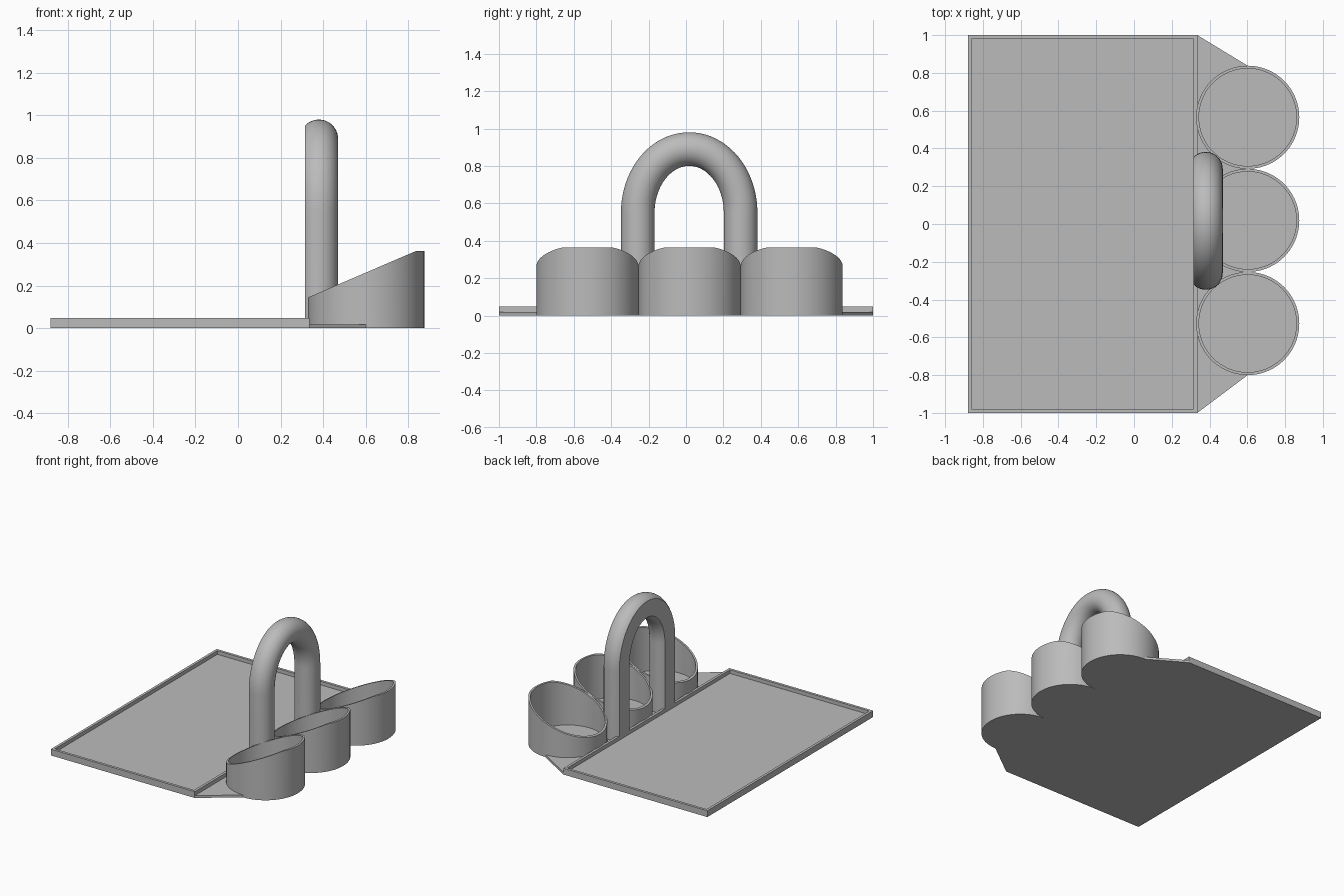
import bpy
import bmesh
from math import sin, cos, pi, radians, asin

cube = bpy.data.objects.get("Cube")
if cube:
    bpy.data.objects.remove(cube)

GREY = (0.5, 0.5, 0.5, 1)
grey = bpy.data.materials.new("plain grey")
grey.use_nodes = True
grey.diffuse_color = GREY
grey.node_tree.nodes["Principled BSDF"].inputs["Base Color"].default_value = GREY


def loft(name, rings, smooth=True):
    """Join matching rings of points into a solid capped at both ends."""
    bm = bmesh.new()
    loops = [[bm.verts.new(p) for p in ring] for ring in rings]
    for a, b in zip(loops, loops[1:]):
        for i in range(len(a)):
            j = (i + 1) % len(a)
            bm.faces.new((a[i], a[j], b[j], b[i]))
    bm.faces.new(loops[0][::-1])
    bm.faces.new(loops[-1])
    bmesh.ops.recalc_face_normals(bm, faces=bm.faces)
    mesh = bpy.data.meshes.new(name)
    bm.to_mesh(mesh)
    bm.free()
    mesh.materials.append(grey)
    obj = bpy.data.objects.new(name, mesh)
    bpy.context.collection.objects.link(obj)
    if smooth:
        bpy.ops.object.select_all(action='DESELECT')
        obj.select_set(True)
        bpy.context.view_layer.objects.active = obj
        bpy.ops.object.shade_smooth_by_angle(angle=radians(30))
    return obj


# Shallow tray with a thin raised lip
X0, X1, LIP, FLOOR = -0.88, 0.335, 0.02, 0.02


def rectangle(inset, z):
    a, b, c = X0 + inset, X1 - inset, 1 - inset
    return [(a, -c, z), (b, -c, z), (b, c, z), (a, c, z)]


loft("tray", [rectangle(0, 0), rectangle(0, 0.048),
              rectangle(LIP, 0.048), rectangle(LIP, FLOOR)], smooth=False)

# Thin plate joining the tray to the cups
outline = [(X1, -1), (0.602, -0.8), (0.602, 0.838), (X1, 1)]
loft("joining_plate", [[(x, y, z) for x, y in outline] for z in (0, 0.018)], smooth=False)

# Three cups with a sloping rim that levels off at the outer side
CUP_X, RADIUS, INNER, SIDES = 0.602, 0.273, 0.258, 72


def rim_height(x):
    return min(0.363, 0.145 + 0.43 * (x - 0.33))


def circle(cy, r, z=None):
    ring = []
    for i in range(SIDES):
        t = 2 * pi * i / SIDES
        x = CUP_X + r * cos(t)
        ring.append((x, cy + r * sin(t), rim_height(x) if z is None else z))
    return ring


for label, cy in (("front", -0.527), ("middle", 0.019), ("back", 0.565)):
    loft(label + "_cup", [circle(cy, RADIUS, 0), circle(cy, RADIUS),
                          circle(cy, INNER), circle(cy, INNER, FLOOR)])

# Arched handle: round bar with one flat side, swept up, over and down
BAR, BAR_X, FLAT_X, MID_Y = 0.09, 0.38, 0.315, 0.017
HALF, RISE, SPRING = 0.275, 0.34, 0.55
limit = pi / 2 + asin((BAR_X - FLAT_X) / BAR)
profile = [(BAR * cos(t), BAR * sin(t))
           for t in (limit * (i / 16 - 1) for i in range(33))]


def section(y, z, ny, nz):
    return [(BAR_X + u, y + v * ny, z + v * nz) for u, v in profile]


path = [section(MID_Y + HALF, 0, 1, 0)]
for i in range(41):
    t = pi * i / 40
    ny, nz = RISE * cos(t), HALF * sin(t)
    size = (ny * ny + nz * nz) ** 0.5
    path.append(section(MID_Y + HALF * cos(t), SPRING + RISE * sin(t), ny / size, nz / size))
path.append(section(MID_Y - HALF, 0, -1, 0))
loft("handle", path)
